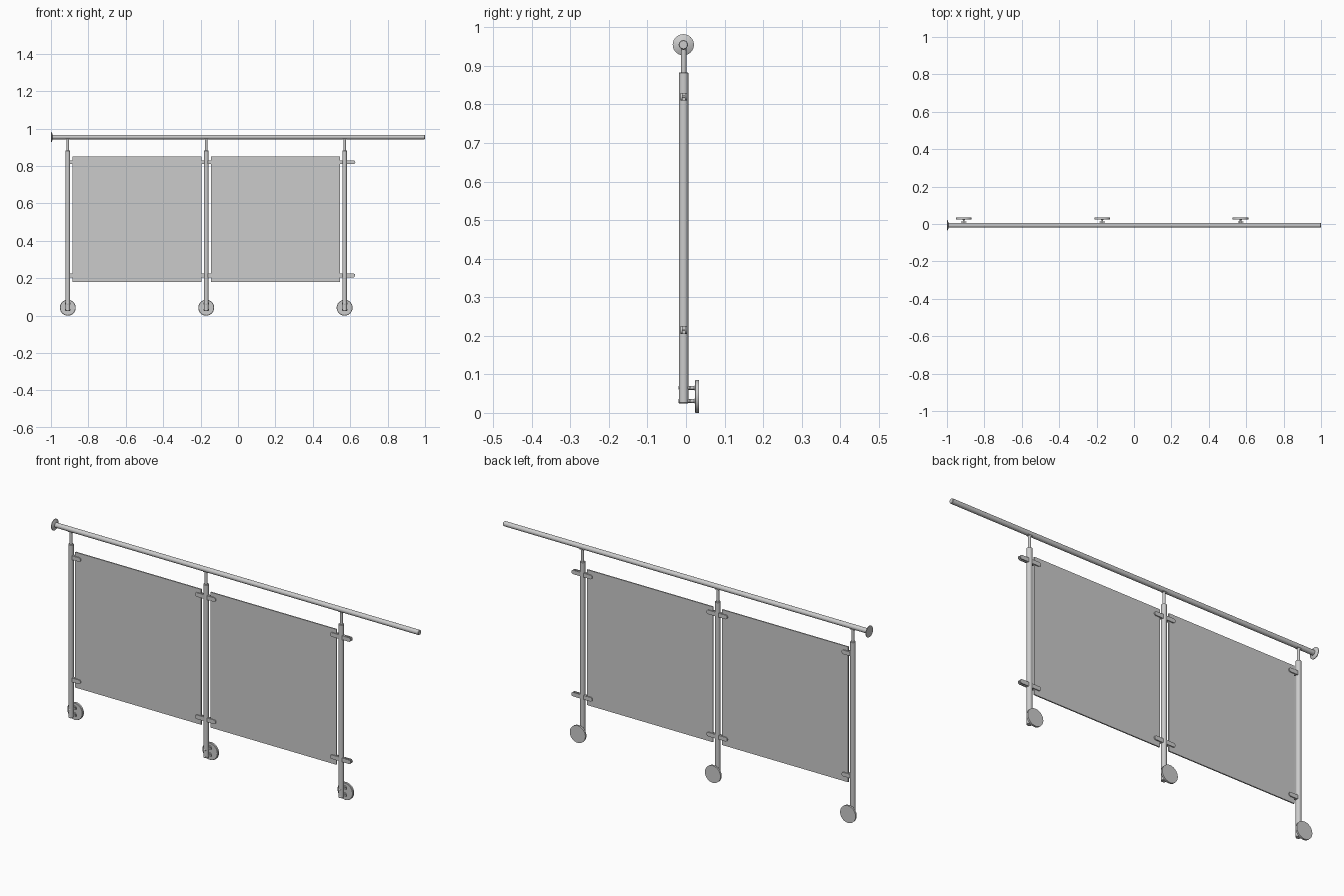
import bpy, bmesh, math
from mathutils import Matrix, Vector

if "Cube" in bpy.data.objects:
    bpy.data.objects.remove(bpy.data.objects["Cube"])

YC, RAIL_Z = -0.006, 0.955
POSTS = [-0.91, -0.17, 0.57]
CLAMP_Z = [0.82, 0.215]


def finish(bm, name, smooth=True):
    bmesh.ops.recalc_face_normals(bm, faces=bm.faces)
    me = bpy.data.meshes.new(name)
    bm.to_mesh(me)
    bm.free()
    ob = bpy.data.objects.new(name, me)
    bpy.context.collection.objects.link(ob)
    if smooth:
        bpy.context.view_layer.objects.active = ob
        bpy.ops.object.select_all(action='DESELECT')
        ob.select_set(True)
        bpy.ops.object.shade_smooth_by_angle(angle=math.radians(35))
    return ob


def turned(name, profile, origin, axis, seg=32):
    """Solid of revolution: (radius, height) profile along an axis, capped at both ends."""
    bm = bmesh.new()
    rot = Vector((0, 0, 1)).rotation_difference(Vector(axis)).to_matrix().to_4x4()
    rings = [[bm.verts.new((r * math.cos(2 * math.pi * i / seg),
                            r * math.sin(2 * math.pi * i / seg), h)) for i in range(seg)]
             for r, h in profile]
    for a, b in zip(rings, rings[1:]):
        for i in range(seg):
            bm.faces.new((a[i], a[(i + 1) % seg], b[(i + 1) % seg], b[i]))
    bm.faces.new(rings[0])
    bm.faces.new(rings[-1])
    bm.transform(Matrix.Translation(origin) @ rot)
    return finish(bm, name)


def box(name, centre, size):
    bm = bmesh.new()
    bmesh.ops.create_cube(bm, size=1)
    bm.transform(Matrix.Translation(centre) @ Matrix.Diagonal((*size, 1)))
    return finish(bm, name, False)


def jaw(name, x, y, z, side, length=0.047, half=0.01, thick=0.005):
    """Clamp jaw: flat plate with a rounded free end."""
    pts = [(0, -half)]
    for i in range(11):
        a = -math.pi / 2 + math.pi * i / 10
        pts.append((length - half + half * math.cos(a), half * math.sin(a)))
    pts.append((0, half))
    bm = bmesh.new()
    face = bm.faces.new([bm.verts.new((x + side * u, y - thick / 2, z + v)) for u, v in pts])
    ext = bmesh.ops.extrude_face_region(bm, geom=[face])
    bmesh.ops.translate(bm, vec=(0, thick, 0),
                        verts=[v for v in ext['geom'] if isinstance(v, bmesh.types.BMVert)])
    return finish(bm, name)


# handrail with wall flange
turned("handrail", [(0.0105, 0), (0.012, 0.002), (0.012, 1.996), (0.0105, 1.998)],
       (-0.998, -0.007, RAIL_Z), (1, 0, 0))
turned("rail_wall_flange", [(0.0275, 0), (0.0275, 0.003), (0.022, 0.006), (0.0145, 0.008), (0.012, 0.009)],
       (-1, -0.007, RAIL_Z), (1, 0, 0))

for n, px in enumerate(POSTS, 1):
    # post, slim stem and saddle under the rail
    turned(f"post_{n}", [(0.011, 0), (0.0125, 0.0015), (0.0125, 0.8565), (0.011, 0.858)],
           (px, YC, 0.025), (0, 0, 1))
    turned(f"rail_stem_{n}", [(0.007, 0), (0.007, 0.067)], (px, YC, 0.88), (0, 0, 1))
    box(f"rail_saddle_{n}", (px, YC, 0.944), (0.024, 0.013, 0.004))
    # round wall plate
    turned(f"wall_plate_{n}", [(0.0405, 0), (0.0425, 0.002), (0.0425, 0.011)],
           (px, 0.023, 0.0425), (0, 1, 0), 40)
    # standoffs with saddles and front bolt heads
    for m, z in enumerate((0.031, 0.065), 1):
        turned(f"standoff_{n}_{m}", [(0.005, 0), (0.005, 0.018), (0.0075, 0.021)],
               (px, 0.003, z), (0, 1, 0), 20)
        box(f"standoff_saddle_{n}_{m}", (px, 0.011, z), (0.03, 0.005, 0.009))
        turned(f"bolt_head_{n}_{m}", [(0.006, 0), (0.006, 0.002), (0.003, 0.004)],
               (px, YC - 0.010, z), (0, -1, 0), 16)
    # glass clamps: the first post only holds a panel on its right
    for side in ((1,) if n == 1 else (-1, 1)):
        for m, z in enumerate(CLAMP_Z, 1):
            tag = f"{n}_{'right' if side > 0 else 'left'}_{m}"
            x0 = px + side * 0.010
            box(f"clamp_base_{tag}", (x0 + side * 0.005, YC, z), (0.010, 0.016, 0.02))
            for label, dy in (("front", -0.0055), ("back", 0.0055)):
                jaw(f"clamp_{label}_jaw_{tag}", x0, YC + dy, z, side)
            turned(f"clamp_screw_{tag}", [(0.003, 0), (0.003, 0.012)],
                   (px + side * 0.045, YC - 0.006, z), (0, 1, 0), 12)

# infill panels between the posts
for n, (a, b) in enumerate(zip(POSTS, POSTS[1:]), 1):
    box(f"infill_panel_{n}", ((a + b) / 2, YC, 0.515), (b - a - 0.05, 0.006, 0.67))
